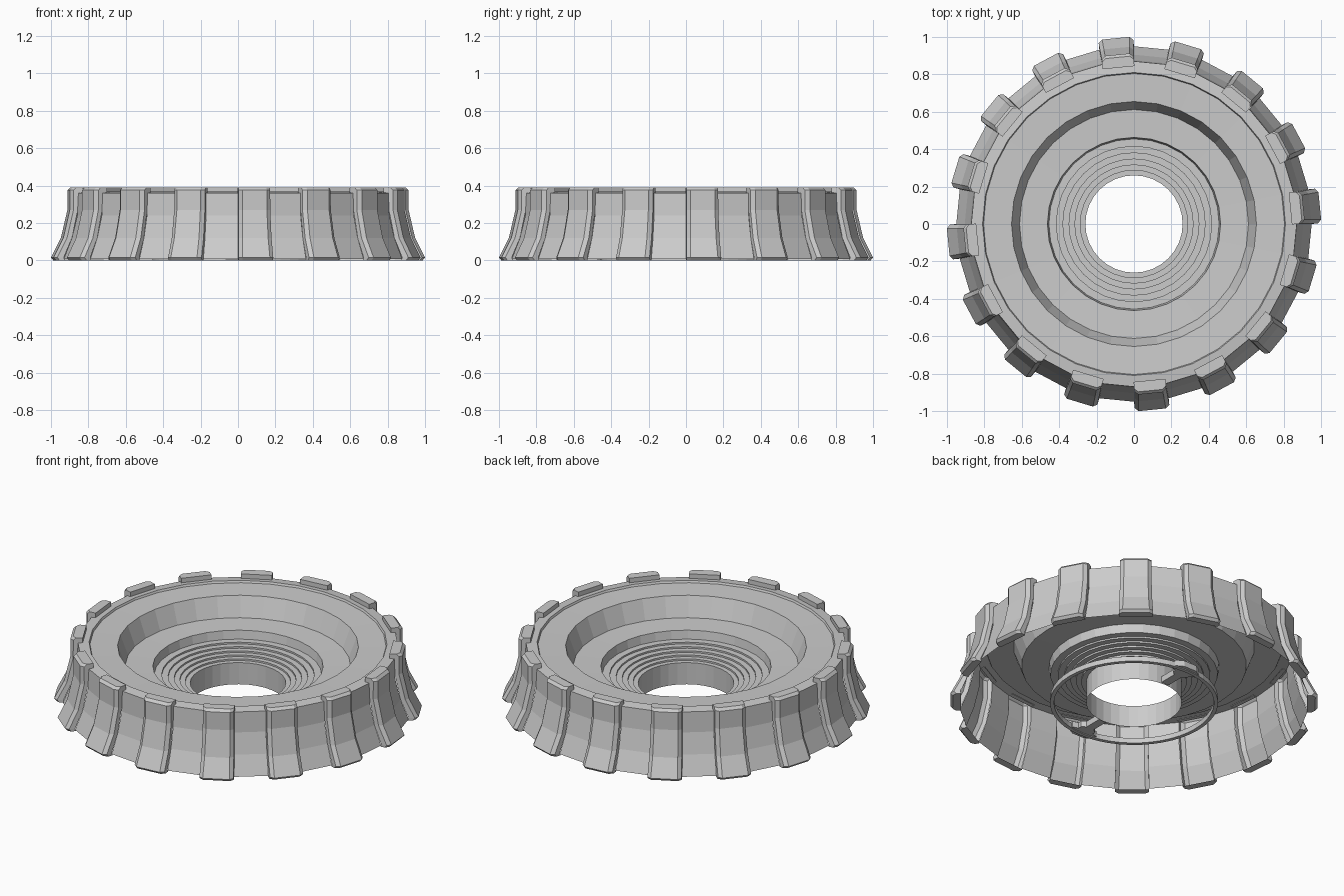
import bpy, bmesh, math

if "Cube" in bpy.data.objects:
    bpy.data.objects.remove(bpy.data.objects["Cube"])

mat = bpy.data.materials.new("light_grey")
mat.diffuse_color = (0.6, 0.6, 0.6, 1)
mat.use_nodes = True
mat.node_tree.nodes["Principled BSDF"].inputs["Base Color"].default_value = mat.diffuse_color
N = 32                       # segments: teeth and gaps alternate
STEP = 2 * math.pi / N


def finish(bm, name, fix=True):
    bmesh.ops.remove_doubles(bm, verts=bm.verts, dist=1e-5)
    if fix:
        bmesh.ops.recalc_face_normals(bm, faces=bm.faces)
    me = bpy.data.meshes.new(name)
    bm.to_mesh(me)
    bm.free()
    me.materials.append(mat)
    ob = bpy.data.objects.new(name, me)
    bpy.context.collection.objects.link(ob)
    return ob


def lathe(name, prof, closed=False, n=N, keep=lambda i: True, fix=False):
    """Revolve (r, z) points; profile running inwards over the top faces up."""
    bm = bmesh.new()
    a = 2 * math.pi / n
    rings = [[bm.verts.new((r * math.cos(a * i), r * math.sin(a * i), z))
              for i in range(n)] for r, z in prof]
    pairs = list(zip(rings, rings[1:] + ([rings[0]] if closed else [])))
    for p, q in pairs:
        for i in range(n):
            if keep(i):
                j = (i + 1) % n
                bm.faces.new((p[i], p[j], q[j], q[i]))
    return finish(bm, name, fix)


# outer flared wall, only in the gaps between teeth
WALL = [(0.95, 0.008), (0.905, 0.12), (0.876, 0.24), (0.87, 0.36)]
lathe("outer_wall", WALL, keep=lambda i: i % 2 == 1)

# top plate, recess and stepped funnel down to the bore
prof = [(0.87, 0.36), (0.81, 0.367), (0.805, 0.355), (0.655, 0.35),
        (0.612, 0.235), (0.463, 0.23), (0.455, 0.18)]
z = 0.18
for r in (0.415, 0.38, 0.347, 0.316, 0.287):
    prof += [(r, z), (r, z - 0.01)]
    z -= 0.01
prof += [(0.26, z), (0.26, 0.0)]
lathe("stepped_face", prof)

# teeth: chamfered section swept down the flare
bm = bmesh.new()
SWEEP = [(0.895, 0.39, 0.87), (0.91, 0.375, 0.87), (0.91, 0.27, 0.873),
         (0.945, 0.12, 0.905), (0.998, 0.015, 0.95), (0.985, 0.0, 0.945)]
h = STEP / 2
for k in range(16):
    mid = STEP * 2 * k + h
    cs, sn = math.cos(mid), math.sin(mid)

    def vert(r, t, z):
        return bm.verts.new((r * cs - t * sn, r * sn + t * cs, z))

    secs = []
    for ro, z, rb in SWEEP:
        w, ri = rb * math.sin(h), rb * math.cos(h)
        secs.append([vert(ri, -w, z), vert(ro - 0.018, -w, z), vert(ro, -w + 0.02, z),
                     vert(ro, w - 0.02, z), vert(ro - 0.018, w, z), vert(ri, w, z)])
    for p, q in zip(secs, secs[1:]):
        for i in range(5):
            bm.faces.new((p[i], q[i], q[i + 1], p[i + 1]))
    bm.faces.new(secs[-1][::-1])
    # top block reaching inwards over the rim
    s = secs[0]
    w = 0.87 * math.sin(h)
    a, b = vert(0.84, -w, 0.39), vert(0.84, w, 0.39)
    c, d = vert(0.84, -w, 0.36), vert(0.84, w, 0.36)
    e, f = vert(0.87, -w, 0.36), vert(0.87, w, 0.36)
    bm.faces.new([a] + s + [b])
    bm.faces.new((a, b, d, c))
    bm.faces.new((a, c, e, s[0]))
    bm.faces.new((b, s[5], f, d))
finish(bm, "teeth")

# thin retaining ring under the face
lathe("lower_ring", [(0.457, 0.0), (0.457, 0.03), (0.435, 0.03), (0.435, 0.0)],
      closed=True, n=48, fix=True)

# two clips joining ring and bore, along y
OUTLINE = [(0.025, 0.262), (0.025, 0.37), (0.05, 0.39), (0.05, 0.41), (0.085, 0.42),
           (0.085, 0.45), (0.04, 0.475)]
for side, label in ((1, "back_clip"), (-1, "front_clip")):
    bm = bmesh.new()
    pts = OUTLINE + [(-x, y) for x, y in reversed(OUTLINE)]
    face = bm.faces.new([bm.verts.new((x, y * side, 0.005)) for x, y in pts])
    ext = bmesh.ops.extrude_face_region(bm, geom=[face])
    for v in ext["geom"]:
        if isinstance(v, bmesh.types.BMVert):
            v.co.z += 0.035
    finish(bm, label)
